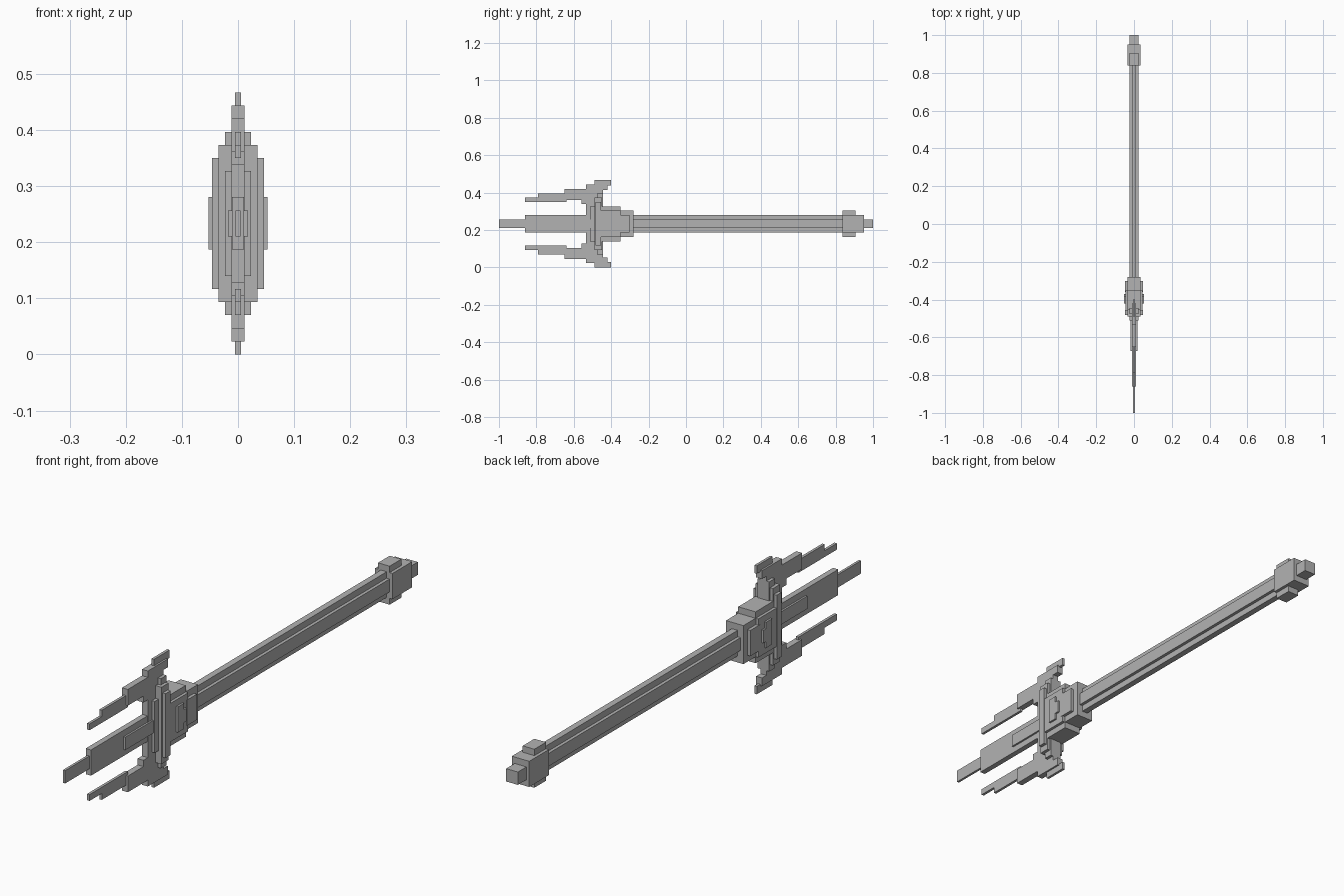
import bpy

cube = bpy.data.objects.get("Cube")
if cube:
    bpy.data.objects.remove(cube, do_unlink=True)

MID = 0.2335  # height of the long axis

grey = bpy.data.materials.new("plain_grey")
grey.use_nodes = True
colour = (0.45, 0.45, 0.45, 1)
grey.diffuse_color = colour
grey.node_tree.nodes["Principled BSDF"].inputs["Base Color"].default_value = colour


def block(name, half_x, y0, y1, z0, z1):
    """Box centred on x, with heights measured from the long axis."""
    bpy.ops.mesh.primitive_cube_add(size=1, location=(0, (y0 + y1) / 2, MID + (z0 + z1) / 2))
    ob = bpy.context.object
    ob.name = name
    ob.scale = (2 * half_x, y1 - y0, z1 - z0)
    bpy.ops.object.transform_apply(location=False, rotation=False, scale=True)
    ob.data.materials.append(grey)


def bar(name, half_x, y0, y1, half_z):
    block(name, half_x, y0, y1, -half_z, half_z)


def pair(name, half_x, y0, y1, z0, z1):
    block("upper_" + name, half_x, y0, y1, z0, z1)
    block("lower_" + name, half_x, y0, y1, -z1, -z0)


# Shaft with a stepped section
bar("shaft_core", 0.0117, -0.3, 0.86, 0.0467)
bar("shaft_sides", 0.0234, -0.3, 0.86, 0.0234)

# Pommel
bar("pommel_ring", 0.0234, 0.838, 0.905, 0.07)
bar("pommel_body", 0.035, 0.838, 0.951, 0.0467)
bar("pommel_cap", 0.0234, 0.95, 1.0, 0.0234)

# Collar
bar("collar_tall", 0.035, -0.36, -0.28, 0.07)
bar("collar_wide", 0.0467, -0.36, -0.303, 0.0467)

# Head
bar("head_body", 0.035, -0.49, -0.35, 0.0934)
bar("head_sides", 0.0455, -0.46, -0.351, 0.07)
bar("head_front", 0.0234, -0.512, -0.42, 0.0934)
bar("head_nose", 0.0117, -0.535, -0.5, 0.0934)
bar("emblem_front", 0.0525, -0.42, -0.385, 0.0467)
bar("emblem_back", 0.0525, -0.39, -0.37, 0.0234)

# Curved guard made of stepped plates
bar("guard_wide", 0.0467, -0.483, -0.455, 0.117)
bar("guard_middle", 0.035, -0.49, -0.45, 0.14)
bar("guard_narrow", 0.0234, -0.477, -0.445, 0.163)

# Middle prong
bar("middle_prong_tip", 0.0045, -1.0, -0.85, 0.0234)
bar("middle_prong_blade", 0.0105, -0.86, -0.53, 0.0467)
bar("middle_prong_root", 0.0175, -0.672, -0.5, 0.0234)

# Outer prongs, mirrored above and below
pair("prong_tip", 0.005, -0.86, -0.785, 0.117, 0.14)
pair("prong_blade", 0.005, -0.79, -0.64, 0.117, 0.163)
pair("prong_arm", 0.0117, -0.65, -0.53, 0.128, 0.187)
pair("prong_base", 0.0117, -0.56, -0.445, 0.105, 0.187)
pair("prong_neck", 0.0117, -0.535, -0.445, 0.09, 0.14)
pair("prong_shoulder", 0.0117, -0.535, -0.42, 0.18, 0.21)
pair("prong_barb", 0.005, -0.49, -0.4, 0.205, 0.2335)
